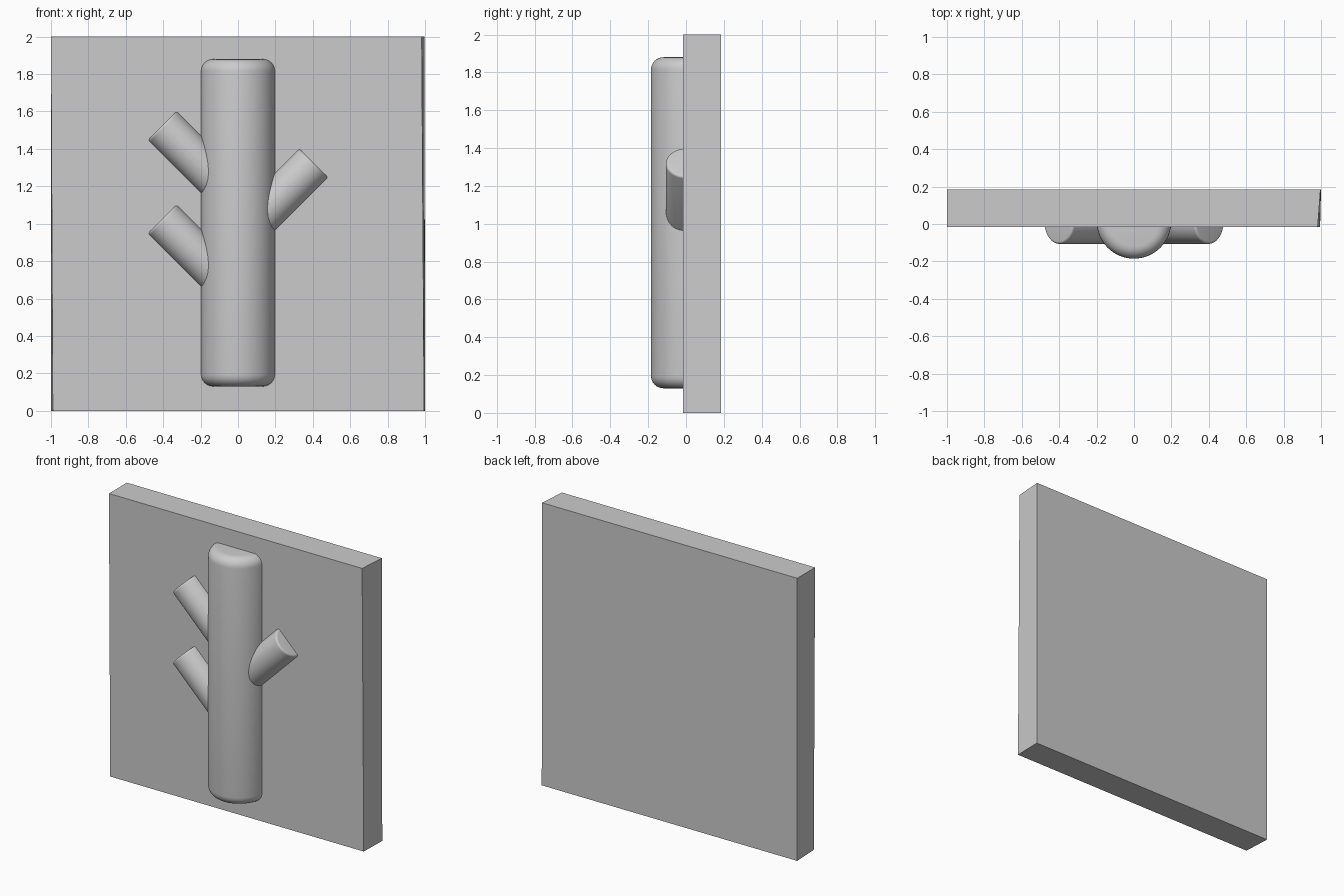
import bpy, bmesh, math
from mathutils import Matrix, Vector

if "Cube" in bpy.data.objects:
    bpy.data.objects.remove(bpy.data.objects["Cube"])

FRONT, BACK = -0.015, 0.185


def add_object(name, bm, smooth=False):
    bmesh.ops.recalc_face_normals(bm, faces=bm.faces[:])
    mesh = bpy.data.meshes.new(name)
    bm.to_mesh(mesh)
    bm.free()
    ob = bpy.data.objects.new(name, mesh)
    bpy.context.collection.objects.link(ob)
    if smooth:
        bpy.ops.object.select_all(action='DESELECT')
        ob.select_set(True)
        bpy.context.view_layer.objects.active = ob
        bpy.ops.object.shade_smooth_by_angle(angle=math.radians(35))
    return ob


def half_log(name, start, end, radius, rounding, y):
    """Rounded cylinder between two (x, z) points, its rear half cut off inside the plate."""
    a, b = Vector((start[0], y, start[1])), Vector((end[0], y, end[1]))
    axis = b - a
    bm = bmesh.new()
    turn = axis.to_track_quat('Z', 'Y').to_matrix().to_4x4()
    bmesh.ops.create_cone(bm, cap_ends=True, segments=64, radius1=radius, radius2=radius,
                          depth=axis.length, matrix=Matrix.Translation((a + b) / 2) @ turn)
    rims = [e for e in bm.edges if any(len(f.verts) > 4 for f in e.link_faces)]
    bmesh.ops.bevel(bm, geom=rims, offset=rounding, segments=6, profile=0.5, affect='EDGES')
    geom = bm.verts[:] + bm.edges[:] + bm.faces[:]
    bmesh.ops.bisect_plane(bm, geom=geom, plane_co=(0, 0.04, 0), plane_no=(0, 1, 0),
                           clear_outer=True)
    bmesh.ops.holes_fill(bm, edges=[e for e in bm.edges if e.is_boundary], sides=0)
    return add_object(name, bm, smooth=True)


# Back plate, with its slightly drawn-in front corners
bm = bmesh.new()
front = [(-0.99, 0), (0.995, 0), (0.982, 2), (-1, 2)]
rear = [(-1, 0), (1, 0), (0.997, 2), (-1, 2)]
f = [bm.verts.new((x, FRONT, z)) for x, z in front]
r = [bm.verts.new((x, BACK, z)) for x, z in rear]
bm.faces.new(f)
bm.faces.new(r[::-1])
for i in range(4):
    j = (i + 1) % 4
    bm.faces.new((f[i], r[i], r[j], f[j]))
add_object("back_plate", bm)

# Trunk
half_log("trunk", (0, 0.13), (0, 1.88), 0.2, 0.065, 0.015)

# Branch stubs at 45 degrees: side and tip height
for name, side, tip in (("upper_left_branch", -1, 1.525),
                        ("lower_left_branch", -1, 1.025),
                        ("right_branch", 1, 1.325)):
    half_log(name, (side * 0.05, tip - 0.355), (side * 0.405, tip), 0.11, 0.014, 0.003)
